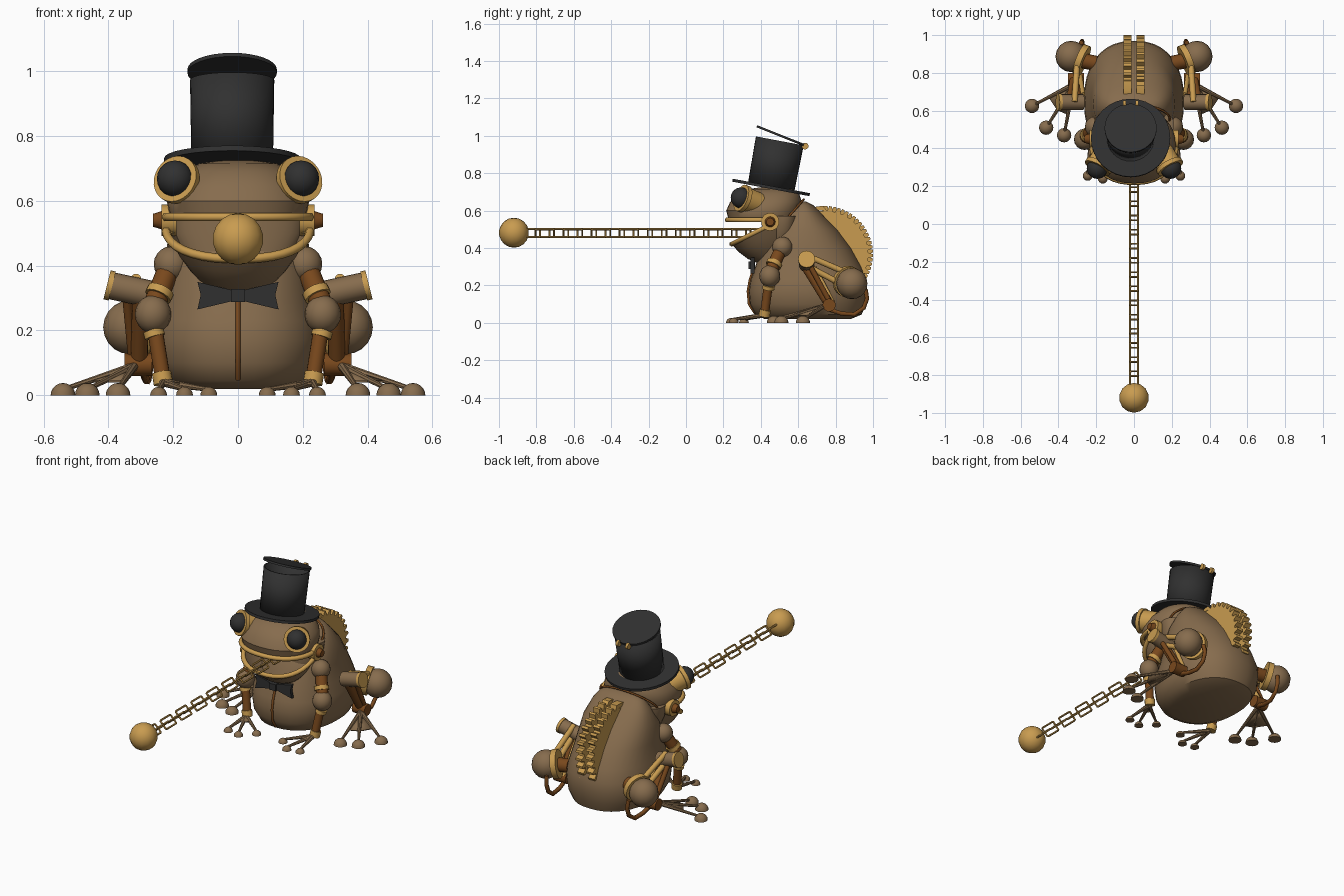
import bpy, bmesh
from math import sin, cos, pi, radians, copysign
from mathutils import Vector, Matrix

if "Cube" in bpy.data.objects:
    bpy.data.objects.remove(bpy.data.objects["Cube"])

def material(name, c):
    m = bpy.data.materials.new(name)
    m.diffuse_color = (*c, 1)
    m.use_nodes = True
    m.node_tree.nodes["Principled BSDF"].inputs["Base Color"].default_value = m.diffuse_color
    return m

TAN = material("tan", (0.24, 0.15, 0.075))
GOLD = material("gold", (0.58, 0.33, 0.08))
BROWN = material("brown", (0.19, 0.065, 0.012))
BLACK = material("black", (0.03, 0.03, 0.03))

def finish(name, bm, mat, angle=38):
    bmesh.ops.recalc_face_normals(bm, faces=bm.faces)
    for f in bm.faces:
        f.smooth = True
    for e in bm.edges:
        e.smooth = e.calc_face_angle(0) < radians(angle)
    me = bpy.data.meshes.new(name)
    bm.to_mesh(me)
    bm.free()
    me.materials.append(mat)
    ob = bpy.data.objects.new(name, me)
    bpy.context.collection.objects.link(ob)
    return ob

def rod(name, a, b, r1, mat, r2=None, segs=16, caps=True):
    a, b = Vector(a), Vector(b)
    d = b - a
    m = Matrix.Translation((a + b) / 2) @ d.to_track_quat('Z', 'Y').to_matrix().to_4x4()
    bm = bmesh.new()
    bmesh.ops.create_cone(bm, cap_ends=caps, segments=segs, radius1=r1,
                          radius2=r1 if r2 is None else r2, depth=d.length, matrix=m)
    return finish(name, bm, mat)

def ball(name, p, r, mat, scale=(1, 1, 1), dome=False, segs=16):
    bm = bmesh.new()
    bmesh.ops.create_uvsphere(bm, u_segments=segs, v_segments=segs // 2 + 2, radius=r,
                              matrix=Matrix.Translation(p) @ Matrix.Diagonal((*scale, 1)))
    if dome:  # flat underside at the centre plane
        for v in bm.verts:
            v.co.z = max(v.co.z, p[2])
    return finish(name, bm, mat)

def tube(name, pts, r, mat, closed=False, smooth=True):
    cu = bpy.data.curves.new(name, 'CURVE')
    cu.dimensions = '3D'
    cu.bevel_depth, cu.bevel_resolution, cu.use_fill_caps = r, 1, True
    sp = cu.splines.new('POLY')
    sp.points.add(len(pts) - 1)
    for q, p in zip(sp.points, pts):
        q.co = (*p, 1)
    sp.use_cyclic_u = closed
    sp.use_smooth = smooth
    cu.materials.append(mat)
    ob = bpy.data.objects.new(name, cu)
    bpy.context.collection.objects.link(ob)

def ring_pts(yf, yb, w, z, slope=0, n=36, e=2.3, a0=0, a1=2 * pi):
    """Rounded cross-section running from y front to y back, half-width w."""
    out = []
    for i in range(n):
        t = a0 + (a1 - a0) * i / n
        c, s = cos(t), sin(t)
        dy = copysign(abs(s) ** (2 / e), s) * (yb - yf) / 2
        out.append((copysign(abs(c) ** (2 / e), c) * w, (yf + yb) / 2 + dy, z + slope * dy))
    return out

def loft(name, sections, mat, cap=(True, True)):
    bm = bmesh.new()
    rings = [[bm.verts.new(p) for p in ring_pts(*s)] for s in sections]
    for a, b in zip(rings, rings[1:]):
        for i in range(len(a)):
            j = (i + 1) % len(a)
            bm.faces.new((a[i], a[j], b[j], b[i]))
    if cap[0]: bm.faces.new(rings[0])
    if cap[1]: bm.faces.new(rings[-1])
    return finish(name, bm, mat)

def prism(name, pts, to3, lo, hi, mat):
    """Outline extruded between two depths."""
    bm = bmesh.new()
    f = bm.faces.new([bm.verts.new(to3(p, lo)) for p in pts])
    r = bmesh.ops.extrude_face_region(bm, geom=[f])
    d = Vector(to3(pts[0], hi)) - Vector(to3(pts[0], lo))
    for v in r["geom"]:
        if isinstance(v, bmesh.types.BMVert):
            v.co += d
    return finish(name, bm, mat)

# Body, head and open lower jaw
loft("body", [(.42, .88, .17, .02), (.37, .94, .225, .045), (.342, .96, .255, .1), (.335, .97, .265, .17),
              (.345, .965, .26, .23), (.37, .94, .24, .3), (.40, .885, .225, .4), (.46, .81, .215, .5),
              (.53, .73, .18, .58), (.57, .68, .14, .63), (.59, .64, .08, .65)], TAN)
loft("cheeks", [(.43, .58, .17, .44), (.43, .61, .205, .5), (.43, .62, .213, .57)], TAN)
loft("upper_head", [(.225, .60, .212, .562), (.215, .61, .22, .60), (.235, .62, .205, .645),
                    (.28, .605, .165, .69), (.33, .57, .12, .715), (.40, .52, .05, .725)], TAN)
loft("lower_jaw", [(.245, .60, .215, .51, .5), (.28, .60, .19, .46, .5), (.33, .60, .155, .41, .5),
                   (.38, .58, .12, .37, .5)], TAN, (False, True))
tube("upper_lip", ring_pts(.22, .62, .222, .55, 0, 20, 2.3, pi * .97, 2.08 * pi), .014, GOLD)
tube("lower_lip", ring_pts(.245, .62, .222, .515, .5, 20, 2.3, pi * .97, 2.08 * pi), .014, GOLD)
tube("neck_seam", [(.19 * sin(t), .555 + .075 * cos(t), .575 + .085 * cos(t))
                   for t in [(-1.9 + i * .19) for i in range(21)]], .006, BROWN)
# Belly seam
tube("belly_seam", [(0, .37, .05), (0, .337, .1), (0, .331, .17), (0, .342, .23), (0, .366, .3)], .008, BROWN)

# Bow tie
front = lambda p, y: (p[0], y, p[1])
bow = [(-.125, .35), (-.02, .325), (.02, .325), (.125, .35), (.115, .31), (.125, .265),
       (.02, .29), (-.02, .29), (-.125, .265), (-.115, .31)]
prism("bow_tie", bow, front, .345, .365, BLACK)
prism("bow_knot", [(-.022, .288), (.022, .288), (.022, .328), (-.022, .328)], front, .333, .37, BLACK)

# Pair of back gears with staggered teeth
for k, x in enumerate((-.056, .012)):
    n, pts = 34, []
    for i in range(n):
        for f, r in ((0, .232), (.2, .258), (.5, .258), (.7, .232)):
            t = 2 * pi * (i + f + k * .5) / n
            pts.append((.742 + r * cos(t), .367 + r * sin(t)))
    arc = [p for p in pts if (p[0] - .742) + .75 * (p[1] - .367) > .06]
    arc.sort(key=lambda p: (p[1] - .367) / max(.001, ((p[0] - .742) ** 2 + (p[1] - .367) ** 2) ** .5)
             if p[0] > .742 else 2 - (p[1] - .367) / .26)
    prism("back_gear", arc, lambda p, x: (x, p[0], p[1]), x, x + .043, GOLD)

# Tilted top hat with lifted lid
hx = -.018
base, up = Vector((hx, .455, .724)), Vector((0, .184, .983)).normalized()
rod("hat_brim", base - up * .008, base + up * .008, .21, BLACK, segs=32)
crown = rod("hat_crown", base, base + up * .253, .126, BLACK, .13, 32, False)
sol = crown.modifiers.new("wall", 'SOLIDIFY')
sol.thickness = .008
lid, ln = Vector((hx, .507, 1.0)), Vector((0, .37, .93)).normalized()
rod("hat_lid", lid - ln * .006, lid + ln * .006, .138, BLACK, segs=32)
for dx in (-.033, .033):
    rod("lid_hinge", (hx + dx - .008, .637, .945), (hx + dx + .008, .637, .945), .018, GOLD)

# Tongue chain of alternating diagonal links, with ball
for i in range(17):
    yc, q = .37 - i * .075, (1 if i % 2 else -1)
    tube("chain_link", [(u * .021, yc + v, .48 + u * q * .021) for u, v in
         ((-1, -.043), (-.9, -.05), (.9, -.05), (1, -.043), (1, .043), (.9, .05), (-.9, .05), (-1, .043))],
         .006, GOLD, True, False)
ball("tongue_ball", (0, -.92, .482), .08, GOLD, segs=14)

def toe(name, a, tip, r):
    rod(name, a, (tip[0], tip[1], .018), .013, TAN, .007, 8)
    ball(name + "_pad", (tip[0], tip[1], .0), r, TAN, dome=True)

def web(name, a, tips, k):
    """Skin between the toes, reaching part of the way to the tips."""
    a = Vector(a)
    ends = [a.lerp(Vector((*t, .018)), k) for t in tips]
    bm = bmesh.new()
    v = [bm.verts.new(p) for p in [a] + ends]
    for i in range(1, len(v) - 1):
        bm.faces.new((v[0], v[i], v[i + 1]))
    ob = finish(name, bm, TAN)
    ob.modifiers.new("thick", 'SOLIDIFY').thickness = .008

for s in (-1, 1):
    P = lambda x, y, z: (s * x, y, z)
    # Goggle eyes
    a, d = Vector(P(.145, .385, .635)), Vector(P(.055, -.10, .037)).normalized()
    rod("eye_barrel", a, a + d * .10, .062, GOLD, .066, 24)
    rod("eye_rim", a + d * .085, a + d * .108, .074, GOLD, segs=24)
    ball("eye_lens", a + d * .108, .056, BLACK)
    # Jaw hinge
    rod("jaw_hinge", P(.19, .45, .54), P(.236, .45, .54), .048, GOLD, segs=20)
    rod("hinge_knob", P(.23, .45, .54), P(.262, .45, .54), .03, BROWN, .02)
    rod("hinge_pin", P(.205, .43, .50), P(.205, .43, .58), .012, GOLD)
    # Front arm
    ball("shoulder", P(.205, .515, .405), .055, TAN)
    rod("upper_arm", P(.21, .51, .40), P(.258, .455, .28), .034, BROWN)
    rod("arm_collar", P(.238, .475, .325), P(.247, .466, .305), .042, GOLD)
    ball("elbow", P(.262, .448, .25), .056, TAN, (1, 1, 1.05))
    rod("forearm", P(.262, .445, .24), P(.232, .42, .05), .024, BROWN)
    rod("forearm_collar", P(.262, .443, .20), P(.256, .44, .18), .032, GOLD)
    rod("wrist", P(.236, .424, .07), P(.23, .418, .035), .03, GOLD)
    tips = [(s * .245, .255), (s * .165, .24), (s * .09, .31)]
    for t in tips:
        toe("front_toe", P(.23, .41, .04), t, .026)
    web("front_web", P(.23, .41, .04), tips, .4)
    # Hip ball and ring
    rod("hip_axle", P(.2, .85, .22), P(.30, .87, .215), .04, BROWN)
    rod("hip_ring", P(.262, .862, .222), P(.292, .874, .216), .084, GOLD, segs=24)
    ball("hip_ball", P(.333, .887, .21), .083, TAN)
    tube("hip_strap", [P(.29, .77, .07), P(.285, .83, .05), P(.28, .90, .045), P(.275, .95, .08),
                       P(.275, .968, .13), P(.28, .96, .18)], .013, BROWN)
    # Folded hind leg
    rod("thigh_rod", P(.30, .865, .265), P(.315, .645, .36), .016, GOLD)
    rod("thigh_rod", P(.30, .845, .20), P(.315, .655, .30), .016, GOLD)
    rod("knee", P(.27, .645, .312), P(.40, .645, .34), .042, TAN, segs=20)
    rod("knee_ring", P(.388, .645, .337), P(.404, .645, .341), .046, GOLD, segs=20)
    rod("shin", P(.30, .635, .31), P(.305, .765, .10), .026, BROWN)
    rod("shin_rod", P(.345, .655, .32), P(.325, .77, .11), .014, BROWN)
    rod("shin_rod", P(.27, .685, .30), P(.285, .785, .11), .012, GOLD)
    rod("ankle", P(.265, .765, .095), P(.35, .765, .095), .035, BROWN)
    tips = [(s * .54, .625), (s * .465, .51), (s * .37, .47)]
    for t in tips:
        toe("hind_toe", P(.32, .74, .09), t, .038)
    web("hind_web", P(.32, .74, .09), tips, .6)
